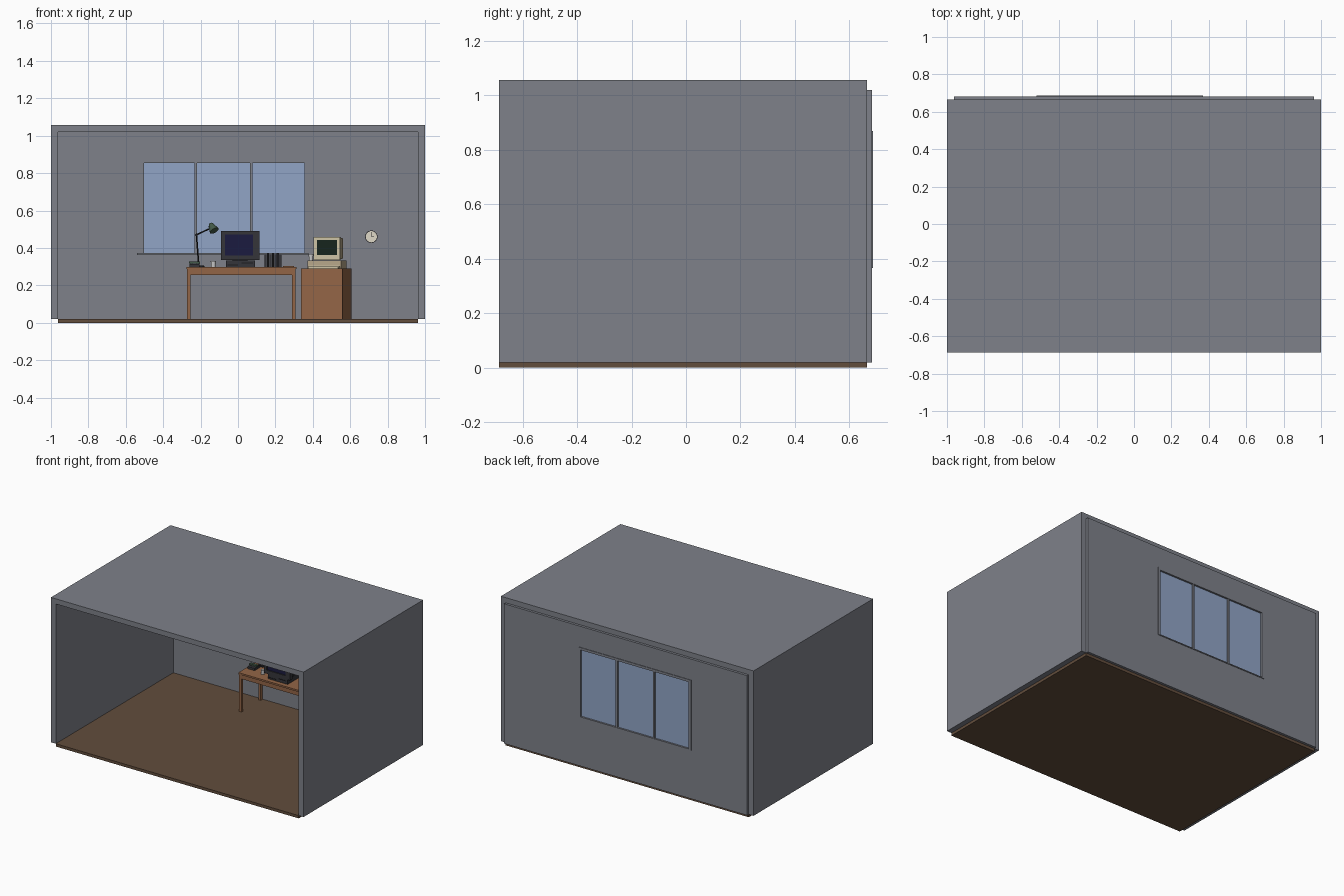
import bpy, bmesh, math
from mathutils import Vector, Matrix

if "Cube" in bpy.data.objects:
    bpy.data.objects.remove(bpy.data.objects["Cube"])

MATS = {}
COLS = {"wall": (.21, .22, .253), "wood": (.291, .13, .061), "floor": (.122, .074, .045), "glass": (.283, .376, .565),
        "dark": (.035, .036, .042), "black": (.012, .012, .014), "blue": (.011, .011, .05),
        "beige": (.6, .54, .37), "tan": (.47, .38, .25), "green": (.008, .018, .012), "shade": (.055, .1, .065),
        "cream": (.74, .69, .57), "white": (.75, .75, .75)}


def finish(name, bm, col=None, M=None, smooth=False):
    bmesh.ops.recalc_face_normals(bm, faces=bm.faces)
    me = bpy.data.meshes.new(name)
    bm.to_mesh(me)
    bm.free()
    if M:
        me.transform(M)
    ob = bpy.data.objects.new(name, me)
    bpy.context.collection.objects.link(ob)
    if col:
        if col not in MATS:
            MATS[col] = bpy.data.materials.new(col)
            MATS[col].diffuse_color = (*COLS[col], 1)
        me.materials.append(MATS[col])
    if smooth:
        bpy.ops.object.select_all(action='DESELECT')
        ob.select_set(True)
        bpy.context.view_layer.objects.active = ob
        bpy.ops.object.shade_smooth_by_angle()
    return ob


def box(name, x, y, z, col=None, M=None, taper=1):
    """Box from (min, max) ranges; taper shrinks the back face."""
    bm = bmesh.new()
    bmesh.ops.create_cube(bm, size=1)
    c = [(a + b) / 2 for a, b in (x, y, z)]
    for v in bm.verts:
        k = taper if v.co.y > 0 else 1
        v.co = (c[0] + v.co.x * (x[1] - x[0]) * k, c[1] + v.co.y * (y[1] - y[0]),
                c[2] + v.co.z * (z[1] - z[0]) * k)
    return finish(name, bm, col, M)


def frame(name, outer, inner, y, col=None, M=None):
    """Rectangular ring in the xz plane; rects are x0, x1, z0, z1."""
    bm = bmesh.new()
    rings = []
    for r, yy in ((outer, y[0]), (inner, y[0]), (inner, y[1]), (outer, y[1])):
        pts = ((r[0], r[2]), (r[1], r[2]), (r[1], r[3]), (r[0], r[3]))
        rings.append([bm.verts.new((a, yy, b)) for a, b in pts])
    for i in range(4):
        A, B = rings[i], rings[(i + 1) % 4]
        for j in range(4):
            k = (j + 1) % 4
            bm.faces.new((A[j], A[k], B[k], B[j]))
    return finish(name, bm, col, M)


def rod(name, p, q, r1, r2=None, col=None, M=None, n=16):
    p, q = Vector(p), Vector(q)
    d = q - p
    bm = bmesh.new()
    bmesh.ops.create_cone(bm, cap_ends=True, segments=n, radius1=r1, radius2=r1 if r2 is None else r2, depth=d.length)
    T = Matrix.Translation((p + q) / 2) @ d.to_track_quat('Z', 'Y').to_matrix().to_4x4()
    return finish(name, bm, col, M @ T if M else T, True)


# room shell: walls and ceiling as one extruded arch
bm = bmesh.new()
arch = [(-1, .02), (-1, 1.057), (1, 1.057), (1, .02), (.962, .02), (.962, 1.02), (-.962, 1.02), (-.962, .02)]
f = bm.faces.new([bm.verts.new((x, -.687, z)) for x, z in arch])
ext = bmesh.ops.extrude_face_region(bm, geom=[f])["geom"]
bmesh.ops.translate(bm, vec=(0, 1.352, 0), verts=[g for g in ext if isinstance(g, bmesh.types.BMVert)])
finish("side_walls_and_ceiling", bm, "wall")
box("floor", (-.962, .962), (-.687, .665), (0, .02), "floor")
frame("back_wall", (-.962, .962, .02, 1.02), (-.51, .363, .37, .862), (.643, .683), "wall")

# window
frame("window_frame", (-.52, .37, .367, .87), (-.502, .355, .374, .853), (.642, .687), "wall")
for i, x in enumerate((-.225, .071)):
    box(f"window_mullion_{i}", (x - .007, x + .007), (.65, .685), (.37, .86), "wall")
box("window_glass", (-.505, .36), (.668, .674), (.37, .858), "glass")
box("window_sill", (-.54, .378), (.625, .65), (.363, .374), "wall")

# desk
box("desk_top", (-.275, .312), (.397, .643), (.287, .299), "wood")
for i, x in enumerate((-.272, .289)):
    for j, y in enumerate((.402, .62)):
        box(f"desk_leg_{i}_{j}", (x, x + .018), (y, y + .018), (.02, .287), "wood")
    box(f"desk_side_apron_{i}", (x + .003, x + .015), (.42, .62), (.255, .287), "wood")
for j, y in enumerate((.405, .625)):
    box(f"desk_apron_{j}", (-.254, .289), (y, y + .012), (.255, .287), "wood")

# desk computer
box("desk_case", (-.065, .092), (.43, .6), (.299, .333), "dark")
box("desk_case_drive_slot", (.02, .08), (.428, .431), (.318, .323), "black")
box("desk_case_vent", (-.055, 0), (.428, .431), (.307, .312), "black")
frame("monitor_bezel", (-.09, .114, .335, .491), (-.07, .08, .36, .472), (.425, .455), "dark")
box("monitor_screen", (-.071, .081), (.432, .454), (.359, .473), "blue")
box("monitor_body", (-.085, .108), (.455, .58), (.34, .486), "dark", taper=.7)
box("monitor_stand", (-.03, .05), (.46, .55), (.333, .37), "dark")

# books, papers and desk items
for i in range(7):
    x = .142 + i * .013
    box(f"book_{i}", (x, x + .0115), (.53, .62), (.299, .366 + .004 * (i % 2)), "black" if i % 2 else "dark")
box("papers", (.24, .3), (.43, .52), (.299, .304), "wood")
rod("desk_cup", (-.132, .47, .299), (-.132, .47, .33), .012, .014, "white")
box("telephone_base", (-.26, -.205), (.48, .54), (.299, .315), "dark")
box("telephone_handset", (-.262, -.203), (.5, .52), (.318, .328), "shade")
for i, x in enumerate((-.25, -.215)):
    box(f"telephone_cradle_{i}", (x - .007, x + .007), (.502, .518), (.314, .319), "dark")

# desk lamp
base, elbow, tip = (-.21, .58, .307), (-.222, .58, .47), (-.155, .57, .502)
rod("lamp_foot", (-.21, .58, .299), base, .032, .028, "black", n=24)
rod("lamp_lower_arm", base, elbow, .004, None, "black", n=8)
rod("lamp_upper_arm", elbow, tip, .004, None, "black", n=8)
rod("lamp_elbow", (-.222, .572, .47), (-.222, .588, .47), .007, None, "black")
rod("lamp_cap", (-.146, .572, .53), (-.141, .567, .517), .01, .017, "shade")
rod("lamp_shade", (-.141, .567, .517), (-.127, .553, .492), .017, .026, "shade")

# cabinet and old computer, turned slightly towards the room
T = Matrix.Translation((.337, .395, 0)) @ Matrix.Rotation(math.radians(-11.5), 4, 'Z')
box("cabinet", (0, .225), (0, .245), (.02, .289), "wood", T)
box("old_computer_case", (.02, .203), (.075, .215), (.289, .333), "tan", T)
box("old_computer_foot", (.028, .195), (.07, .08), (.289, .305), "beige", T)
frame("old_monitor_bezel", (.051, .194, .335, .458), (.069, .178, .362, .443), (.085, .105), "beige", T)
box("old_monitor_screen", (.068, .179), (.09, .104), (.361, .444), "green", T)
box("old_monitor_body", (.055, .194), (.105, .205), (.339, .456), "tan", T, .9)
box("old_keyboard", (.035, .2), (.012, .06), (.289, .3), "beige", T)
rod("cabinet_cup", (.034, .1, .333), (.034, .1, .368), .011, .013, "white", T)

# wall clock
rod("clock_rim", (.713, .644, .46), (.713, .63, .46), .033, None, "dark", n=32)
rod("clock_face", (.713, .632, .46), (.713, .628, .46), .03, None, "cream", n=32)
rod("clock_minute_hand", (.713, .627, .46), (.713, .627, .484), .0014, None, "black", n=6)
rod("clock_hour_hand", (.713, .627, .46), (.728, .627, .46), .0017, None, "black", n=6)

for m in bpy.data.materials:
    if m.users and not m.is_grease_pencil:
        m.use_nodes = True
        m.node_tree.nodes["Principled BSDF"].inputs["Base Color"].default_value = m.diffuse_color
